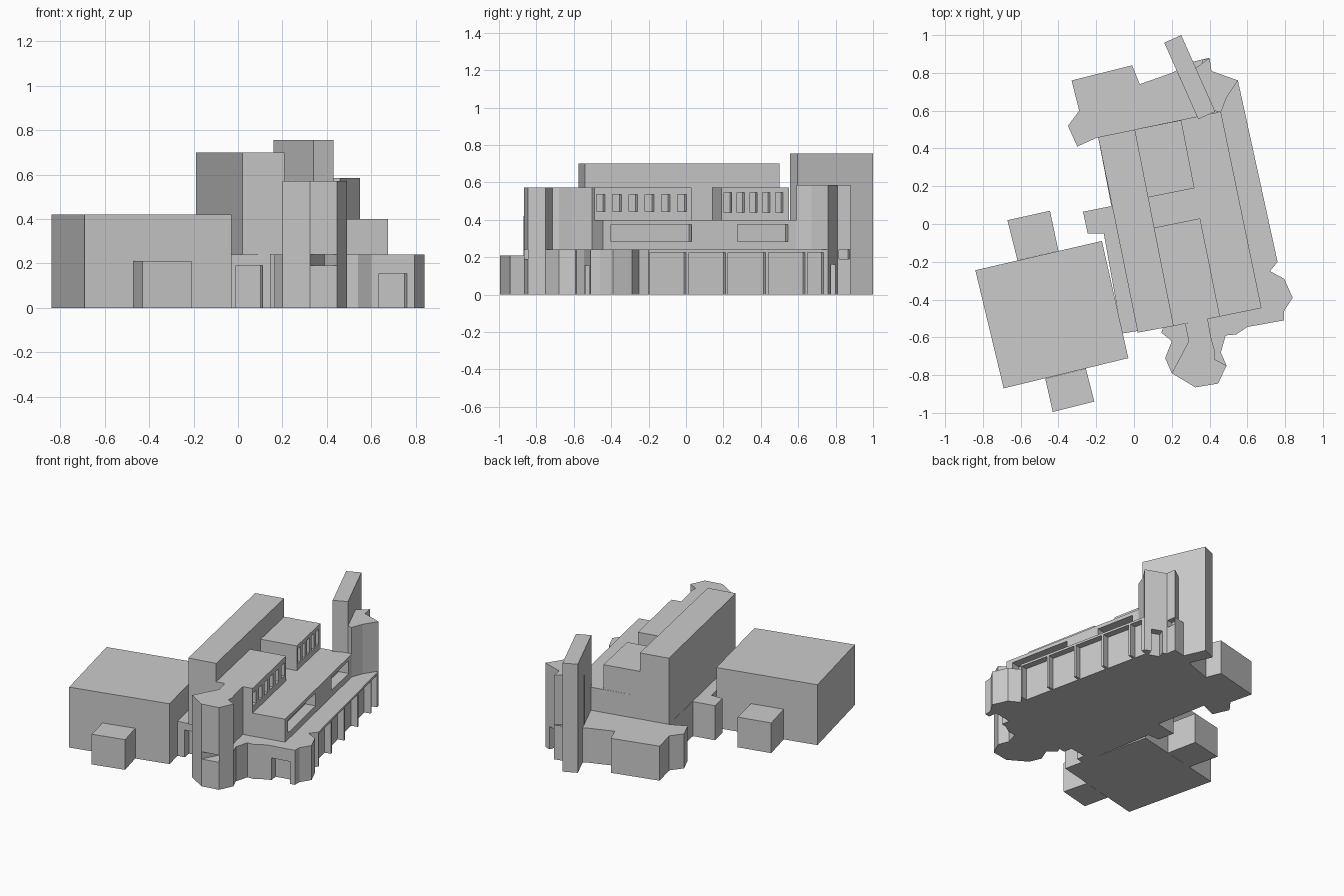
import bpy, bmesh
from mathutils import Vector

if "Cube" in bpy.data.objects:
    bpy.data.objects.remove(bpy.data.objects["Cube"])


def prism_into(bm, pts, z0, z1):
    """Add an extruded footprint to a bmesh."""
    area = sum(a[0] * b[1] - b[0] * a[1] for a, b in zip(pts, pts[1:] + pts[:1]))
    if area < 0:
        pts = pts[::-1]
    lo = [bm.verts.new((x, y, z0)) for x, y in pts]
    hi = [bm.verts.new((x, y, z1)) for x, y in pts]
    bm.faces.new(lo[::-1])
    bm.faces.new(hi)
    n = len(pts)
    for i in range(n):
        j = (i + 1) % n
        bm.faces.new((lo[i], lo[j], hi[j], hi[i]))


def solid(name, prisms):
    bm = bmesh.new()
    for p in prisms:
        prism_into(bm, *p)
    mesh = bpy.data.meshes.new(name)
    bm.to_mesh(mesh)
    bm.free()
    ob = bpy.data.objects.new(name, mesh)
    bpy.context.collection.objects.link(ob)
    return ob


def recess(p0, p1, t0, t1, z0, z1, depth):
    """Cutter box on wall p0->p1 (interior on the left), between fractions t0 and t1."""
    p0, p1 = Vector(p0), Vector(p1)
    d = p1 - p0
    n = Vector((-d.y, d.x)).normalized()
    a, b = p0 + d * t0, p0 + d * t1
    out = n * -0.03
    return ([tuple(q) for q in (a + out, b + out, b + n * depth, a + n * depth)], z0, z1)


def carve(ob, prisms):
    cutter = solid("cutter", prisms)
    cutter.hide_render = True
    mod = ob.modifiers.new("recesses", 'BOOLEAN')
    mod.operation, mod.solver, mod.object = 'DIFFERENCE', 'EXACT', cutter
    dg = bpy.context.evaluated_depsgraph_get()
    mesh = bpy.data.meshes.new_from_object(ob.evaluated_get(dg))
    ob.modifiers.clear()
    ob.data = mesh
    bpy.data.objects.remove(cutter)


# Detached hall with its two low porches
solid("side_hall", [([(-.84, -.245), (-.17, -.09), (-.03, -.71), (-.69, -.87)], 0, .42)])
solid("hall_back_porch", [([(-.67, .02), (-.445, .07), (-.40, -.143), (-.617, -.193)], 0, .21)])
solid("hall_front_porch", [([(-.47, -.818), (-.255, -.765), (-.21, -.94), (-.43, -.995)], 0, .21)])

# Ground floor: irregular outline, bays on the right wall, doors
R0, R1 = (.76, -.20), (.55, .76)
ground = solid("ground_floor", [([
    (-.33, .76), (-.01, .84), (.03, .74), (.20, .80), (.315, .86), (.40, .88),
    (.41, .81), R1, R0, (.72, -.25), (.795, -.29), (.84, -.39), (.795, -.46),
    (.795, -.51), (.60, -.545), (.54, -.585), (.485, -.59), (.46, -.68),
    (.49, -.75), (.445, -.845), (.325, -.865), (.20, -.79), (.165, -.71),
    (.20, -.62), (.145, -.575), (.155, -.545), (-.065, -.58), (-.16, -.05),
    (-.245, -.05), (-.27, .065), (-.12, .095), (-.19, .46), (-.30, .41),
    (-.35, .52), (-.29, .60)], 0, .24)])
bays = [(-.195, 0), (.015, .21), (.225, .425), (.44, .635), (.65, .735)]
cuts = [recess(R0, R1, (a + .2) / .96, (b + .2) / .96, -.05, .225, .045) for a, b in bays]
cuts += [
    recess((.60, -.545), (.795, -.51), .18, .82, -.05, .155, .06),
    recess((-.065, -.58), (.155, -.545), .25, .80, -.05, .19, .06),
    recess((.55, .76), (.41, .81), .3, .8, -.05, .16, .05),
    # openings under the corner towers
    ([(.325, -.88), (.445, -.87), (.445, -.842), (.39, -.74), (.326, -.862)], .19, .3),
    recess((.41, .81), (.40, .88), .1, .9, .19, .3, .04),
]
carve(ground, cuts)

# Tall central bar
solid("tall_bar", [([(-.19, .46), (.005, .50), (.21, -.54), (.02, -.575)], .24, .70)])

# Second storey strip with two long window recesses
S0, S1 = (.675, -.445), (.46, .595)
storey = solid("second_storey", [([(0, .50), S1, S0, (.21, -.54)], .24, .40)])
carve(storey, [recess(S0, S1, (a + .445) / 1.04, (b + .445) / 1.04, .285, .375, .07)
               for a, b in ((-.40, .03), (.275, .545))])

# Upper blocks with rows of small windows
F0, F1 = (.455, -.49), (.35, .03)
front = solid("front_upper_block", [([(.105, -.02), F1, F0, (.21, -.54)], .40, .572)])
carve(front, [recess(F0, F1, t, t + .09, .445, .535, .05)
              for t in [.02 + .167 * i for i in range(6)]])
B0, B1 = (.32, .19), (.25, .55)
back = solid("back_upper_block", [([(0, .50), B1, B0, (.07, .14)], .40, .572)])
carve(back, [recess(B0, B1, t, t + .11, .44, .545, .05)
             for t in [.04 + .19 * i for i in range(5)]])

# Front faceted tower
solid("front_tower", [([
    (.20, -.79), (.325, -.865), (.445, -.845), (.49, -.75), (.425, -.715),
    (.43, -.68), (.41, -.61), (.39, -.503), (.27, -.528), (.29, -.62)], .24, .572)])

# Back tower and tall fin
solid("back_tower", [([
    (.24, .775), (.32, .82), (.40, .88), (.41, .81), (.55, .76),
    (.49, .67), (.46, .59), (.35, .62)], .24, .585)])
solid("tall_fin", [([(.16, .96), (.25, 1.0), (.43, .595), (.34, .555)], 0, .755)])
